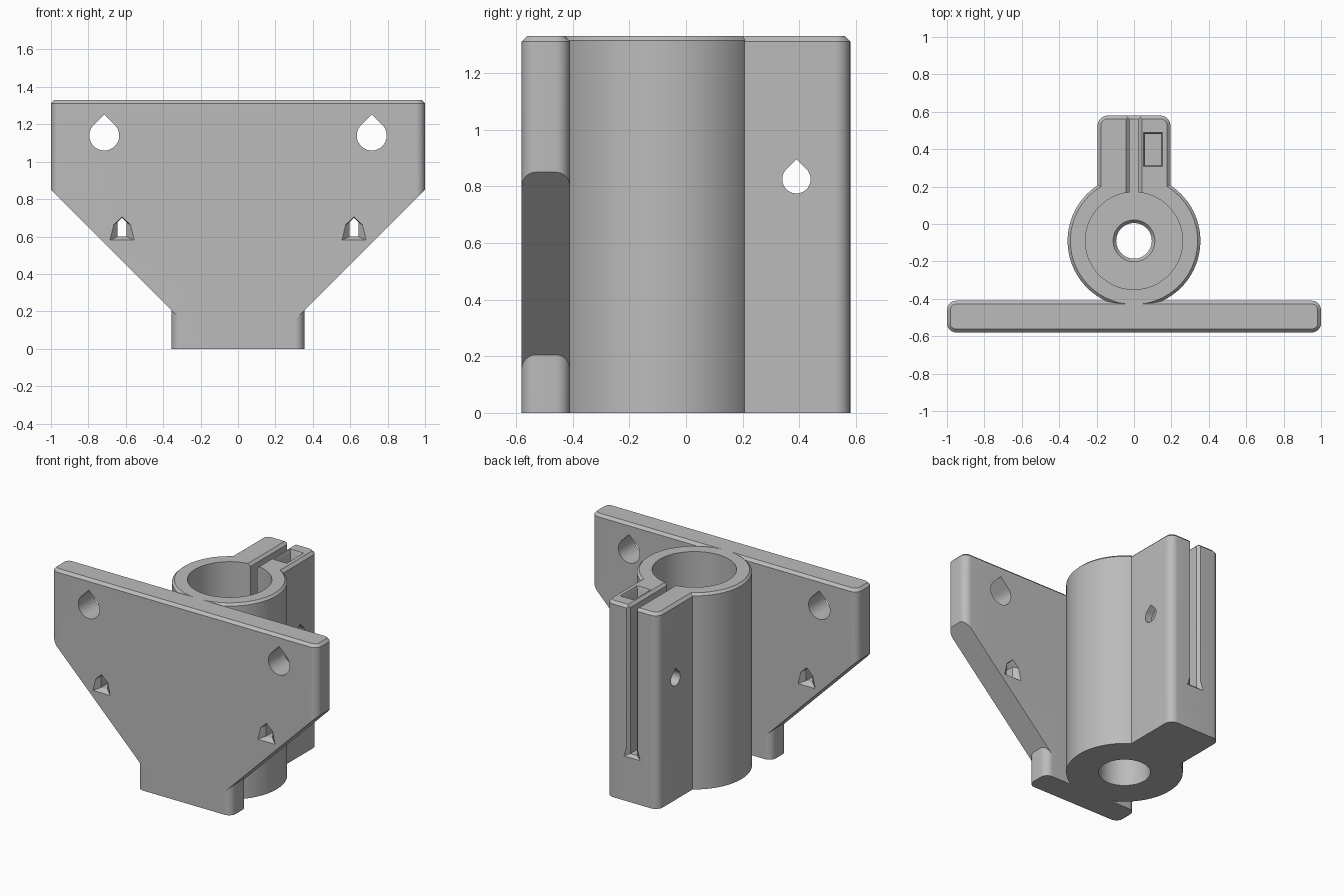
import bpy, bmesh, math

old = bpy.data.objects.get("Cube")
if old:
    bpy.data.objects.remove(old)

TOP, CY = 1.33, -0.09          # overall height, tube axis in y

grey = bpy.data.materials.new("plain grey")
grey.use_nodes = True
grey.diffuse_color = (0.5, 0.5, 0.5, 1)
grey.node_tree.nodes["Principled BSDF"].inputs["Base Color"].default_value = grey.diffuse_color


def loft(name, rings):
    """Closed solid through rings of equal point count."""
    bm = bmesh.new()
    loops = [[bm.verts.new(p) for p in ring] for ring in rings]
    n = len(loops[0])
    for a, b in zip(loops, loops[1:]):
        for i in range(n):
            j = (i + 1) % n
            bm.faces.new((a[i], a[j], b[j], b[i]))
    bm.faces.new(loops[0][::-1])
    bm.faces.new(loops[-1])
    bmesh.ops.recalc_face_normals(bm, faces=bm.faces[:])
    mesh = bpy.data.meshes.new(name)
    bm.to_mesh(mesh)
    bm.free()
    mesh.materials.append(grey)
    obj = bpy.data.objects.new(name, mesh)
    bpy.context.collection.objects.link(obj)
    return obj


def rounded(cx, cy, hx, hy, r, z, inset=0, seg=10):
    """Rounded rectangle ring at height z."""
    hx, hy, r = hx - inset, hy - inset, r - inset
    ring = []
    for k, (sx, sy) in enumerate(((1, 1), (-1, 1), (-1, -1), (1, -1))):
        for i in range(seg + 1):
            a = math.pi / 2 * (k + i / seg)
            ring.append((cx + sx * (hx - r) + r * math.cos(a),
                         cy + sy * (hy - r) + r * math.sin(a), z))
    return ring


def post(name, cx, cy, hx, hy, r, chamfer=0.018, top=TOP):
    """Upright rounded block with a chamfered top."""
    return loft(name, [rounded(cx, cy, hx, hy, r, 0),
                       rounded(cx, cy, hx, hy, r, top - chamfer),
                       rounded(cx, cy, hx, hy, r, top, chamfer)])


def circle(r, z, n=96):
    return [(r * math.cos(2 * math.pi * i / n), CY + r * math.sin(2 * math.pi * i / n), z)
            for i in range(n)]


def rect(x0, x1, y0, y1, z):
    return [(x0, y0, z), (x1, y0, z), (x1, y1, z), (x0, y1, z)]


def teardrop(u, v, r, n=36):
    """Circle with a pointed 45 degree roof."""
    arc = [math.radians(135 + 270 * i / n) for i in range(n + 1)]
    return [(u + r * math.cos(a), v + r * math.sin(a)) for a in arc] + [(u, v + r * math.sqrt(2))]


def combine(target, tool, operation):
    mod = target.modifiers.new(operation, "BOOLEAN")
    mod.operation, mod.solver, mod.object = operation, "EXACT", tool
    bpy.context.view_layer.objects.active = target
    bpy.ops.object.modifier_apply(modifier=mod.name)
    bpy.data.objects.remove(tool)


def cut(target, name, rings):
    combine(target, loft(name, rings), "DIFFERENCE")


# Mounting plate with sloped lower corners
bracket = post("clamp_bracket", 0, -0.495, 1, 0.085, 0.05)
for s in (-1, 1):
    wedge = [(s * 0.05, -0.1), (s * 1.1, -0.1), (s * 1.1, 0.95)]
    cut(bracket, "slope_cutter", [[(x, y, z) for x, z in wedge] for y in (-0.8, -0.2)])

# Foot, clamp tube and clamp lug
combine(bracket, post("foot", 0, -0.495, 0.355, 0.085, 0.05, top=0.6), "UNION")
tube = loft("tube", [circle(0.355, 0), circle(0.355, TOP - 0.015), circle(0.34, TOP)])
combine(bracket, tube, "UNION")
combine(bracket, post("lug", 0, 0.29, 0.195, 0.29, 0.055), "UNION")

# Bore, floor hole and wider recess underneath
cut(bracket, "bore", [circle(0.26, 0.32), circle(0.26, 1.5)])
cut(bracket, "floor_hole", [circle(0.095, 0.1), circle(0.095, 0.3), circle(0.12, 0.33)])
cut(bracket, "recess", [circle(0.158, -0.1), circle(0.158, 0.25)])

# Clamping slit with flared top and back edges
cut(bracket, "slit", [rect(-0.025, 0.025, CY, 0.7, z) for z in (0.32, 1.5)])
cut(bracket, "slit_top", [rect(-w, w, CY, 0.7, z) for w, z in ((0.024, 1.312), (0.046, 1.334))])
inner = [(-0.024, 0.321), (0.024, 0.321), (0.024, 0.36), (0.024, 1.4), (-0.024, 1.4), (-0.024, 0.36)]
outer = [(-0.065, 0.3), (0.065, 0.3), (0.042, 0.37), (0.042, 1.4), (-0.042, 1.4), (-0.042, 0.37)]
cut(bracket, "slit_back", [[(x, y, z) for x, z in ring] for ring, y in ((inner, 0.56), (outer, 0.582))])

# Nut pocket and clamp screw hole
pocket = ((0.06, 0.72), (0.06, 1.31), (0.05, 1.334))
cut(bracket, "nut_pocket", [rect(e, 0.205 - e, 0.255 + e, 0.54 - e, z) for e, z in pocket])
cut(bracket, "screw_hole", [[(x, u, v) for u, v in teardrop(0.39, 0.825, 0.05)] for x in (-0.4, 0.4)])

# Plate screw holes and flared tie slots on both sides
small = [(-0.024, 0.6), (0.024, 0.6), (0.024, 0.676), (0, 0.7), (-0.024, 0.676)]
large = [(-0.067, 0.579), (0.067, 0.579), (0.047, 0.661), (0, 0.706), (-0.047, 0.661)]
for s in (-1, 1):
    cut(bracket, "plate_hole", [[(u, y, v) for u, v in teardrop(s * 0.715, 1.14, 0.08)]
                                for y in (-0.7, -0.3)])
    flare = ((large, -0.582), (small, -0.55), (small, -0.44), (large, -0.408))
    cut(bracket, "tie_slot", [[(s * 0.62 + x, y, z) for x, z in ring] for ring, y in flare])

# Smooth round walls, crisp edges
bpy.ops.object.select_all(action="DESELECT")
bracket.select_set(True)
bpy.context.view_layer.objects.active = bracket
bpy.ops.object.shade_smooth_by_angle(angle=math.radians(25))
